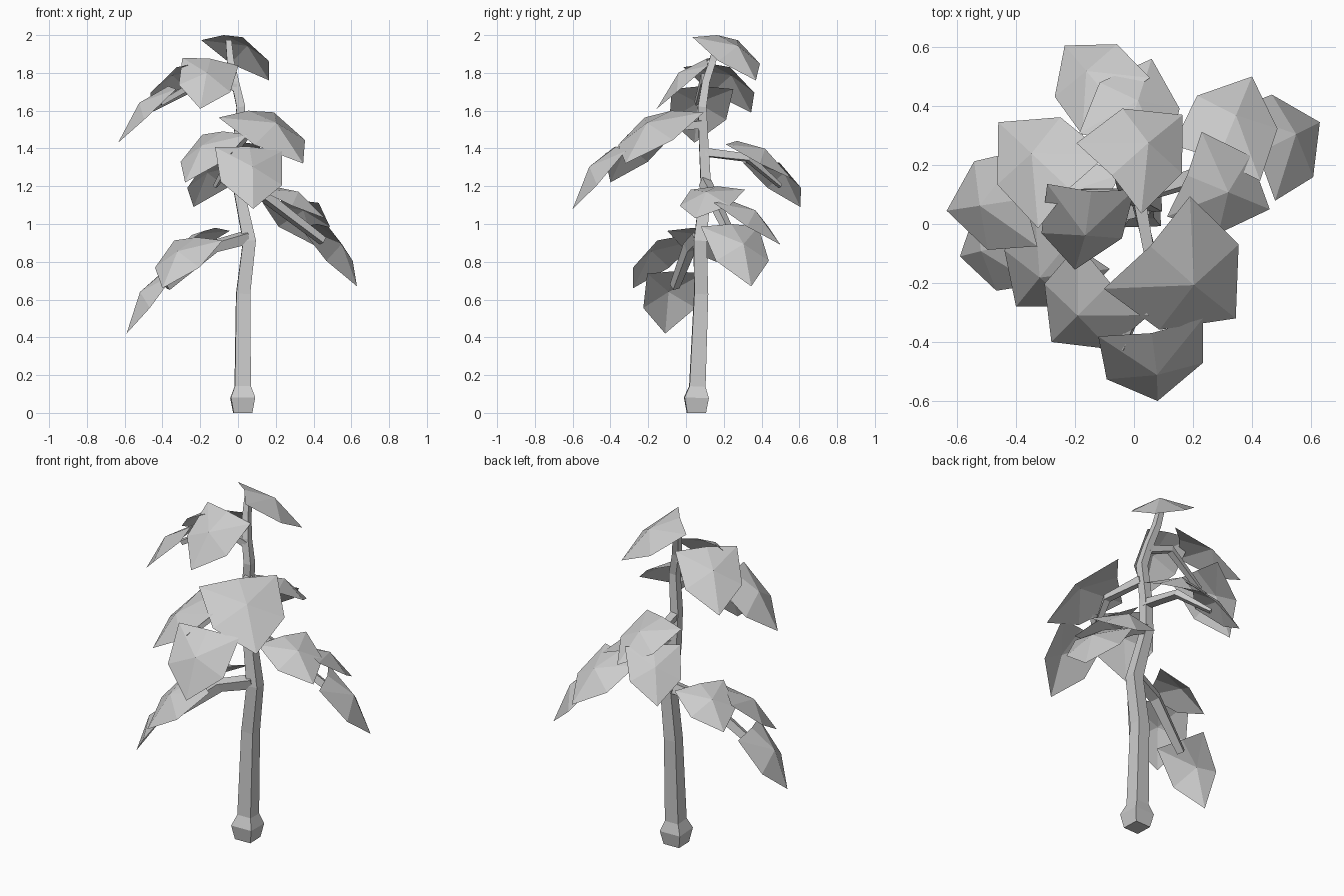
import bpy
from math import cos, sin, tau
from mathutils import Vector

if "Cube" in bpy.data.objects:
    bpy.data.objects.remove(bpy.data.objects["Cube"])


def make(name, verts, faces):
    mesh = bpy.data.meshes.new(name)
    mesh.from_pydata([tuple(v) for v in verts], [], faces)
    mesh.update()
    obj = bpy.data.objects.new(name, mesh)
    bpy.context.collection.objects.link(obj)
    return obj


def tube(name, path, sides=4):
    """Low-poly tapered tube along points (x, y, z, radius)."""
    pts = [Vector(p[:3]) for p in path]
    verts, faces = [], []
    n = len(pts)
    for i, p in enumerate(pts):
        t = pts[min(i + 1, n - 1)] - pts[max(i - 1, 0)]
        if i == 0 and t.z > 0.07:
            t = Vector((0, 0, 1)) if abs(t.x) + abs(t.y) < 0.01 else t
        q = Vector((0, 0, 1)).rotation_difference(t.normalized())
        r = path[i][3]
        for k in range(sides):
            a = tau * (k + 0.52) / sides
            verts.append(p + q @ Vector((r * cos(a), r * sin(a), 0)))
    for i in range(n - 1):
        for k in range(sides):
            a, b = i * sides + k, i * sides + (k + 1) % sides
            faces.append((a, b, b + sides, a + sides))
    faces.append(tuple(reversed(range(sides))))
    faces.append(tuple(range((n - 1) * sides, n * sides)))
    return make(name, verts, faces)


def leaf(name, base, tip, width, roll=0.0):
    """Shield-shaped leaf, arched around one raised centre point."""
    b, t = Vector(base), Vector(tip)
    length = (t - b).length
    d = (t - b).normalized()
    side = d.cross(Vector((0, 0, 1))).normalized()
    up = side.cross(d)
    side, up = side + up * roll, up - side * roll
    side.normalize()
    up.normalize()

    def at(f, s, a):
        return b + d * f * length + side * s * width + up * a * length

    verts = [at(0, 0, 0), at(0, 0.5, -0.06), at(0.58, 0.46, -0.015), t,
             at(0.58, -0.46, -0.015), at(0, -0.5, -0.06), at(0.42, 0, 0.14)]
    faces = [(6, (i + 1) % 6, i) for i in range(6)]
    return make(name, verts, faces)


# Trunk with a swollen foot
tube("trunk", [(.025, .055, 0, .07), (.025, .055, .08, .091), (.025, .06, .14, .06),
               (.027, .08, .63, .052), (.06, .075, .91, .048), (0, .105, 1.2, .038),
               (-.005, .095, 1.4, .035), (.015, .085, 1.62, .032),
               (-.015, .105, 1.75, .028), (-.04, .14, 1.86, .026),
               (-.05, .17, 1.97, .022)])

# Branches
branches = {
    "left_low": [(.05, .07, .93, .042), (-.13, .02, .88, .038), (-.38, -.06, .67, .028)],
    "right": [(.01, .1, 1.22, .036), (.15, .14, 1.14, .034), (.45, .25, .91, .026)],
    "back": [(0, .1, 1.38, .03), (-.03, .33, 1.35, .026), (-.12, .5, 1.2, .014)],
    "front": [(.015, .08, 1.53, .03), (.065, -.15, 1.5, .026), (-.04, -.42, 1.36, .016)],
    "left_high": [(-.01, .1, 1.72, .028), (-.17, .1, 1.78, .026), (-.41, .06, 1.64, .018)],
}
for key, path in branches.items():
    tube(key + "_branch", path)

# Leaves: base, tip, width, roll
leaves = {
    "top": [((-.075, .165, 2.0), (.165, .37, 1.76), .325, .06)],
    "left_high": [((-.145, .11, 1.875), (-.2, -.155, 1.61), .30, .2),
                  ((-.37, .085, 1.73), (-.635, .045, 1.43), .33),
                  ((-.22, .12, 1.85), (-.46, .345, 1.59), .34)],
    "front": [((.055, -.075, 1.6), (.345, -.32, 1.32), .43, -.08),
              ((.06, -.37, 1.41), (.08, -.6, 1.08), .36, .1),
              ((-.08, -.2, 1.49), (-.28, -.4, 1.22), .34)],
    "back": [((-.07, .41, 1.34), (-.235, .605, 1.09), .30),
             ((-.035, .27, 1.44), (.06, .56, 1.24), .31)],
    "right": [((.42, .24, 1.0), (.63, .345, .67), .34),
              ((.285, .22, 1.13), (.4, .5, .89), .32),
              ((.18, .165, 1.2), (.46, .05, 1.03), .31)],
    "left_low": [((-.22, -.06, .93), (-.4, -.28, .66), .33),
                 ((-.39, -.06, .75), (-.59, -.11, .42), .31),
                 ((-.12, .04, .98), (-.36, .16, .8), .30)],
}
for key, group in leaves.items():
    for i, args in enumerate(group):
        leaf(f"{key}_leaf_{i + 1}", *args)
